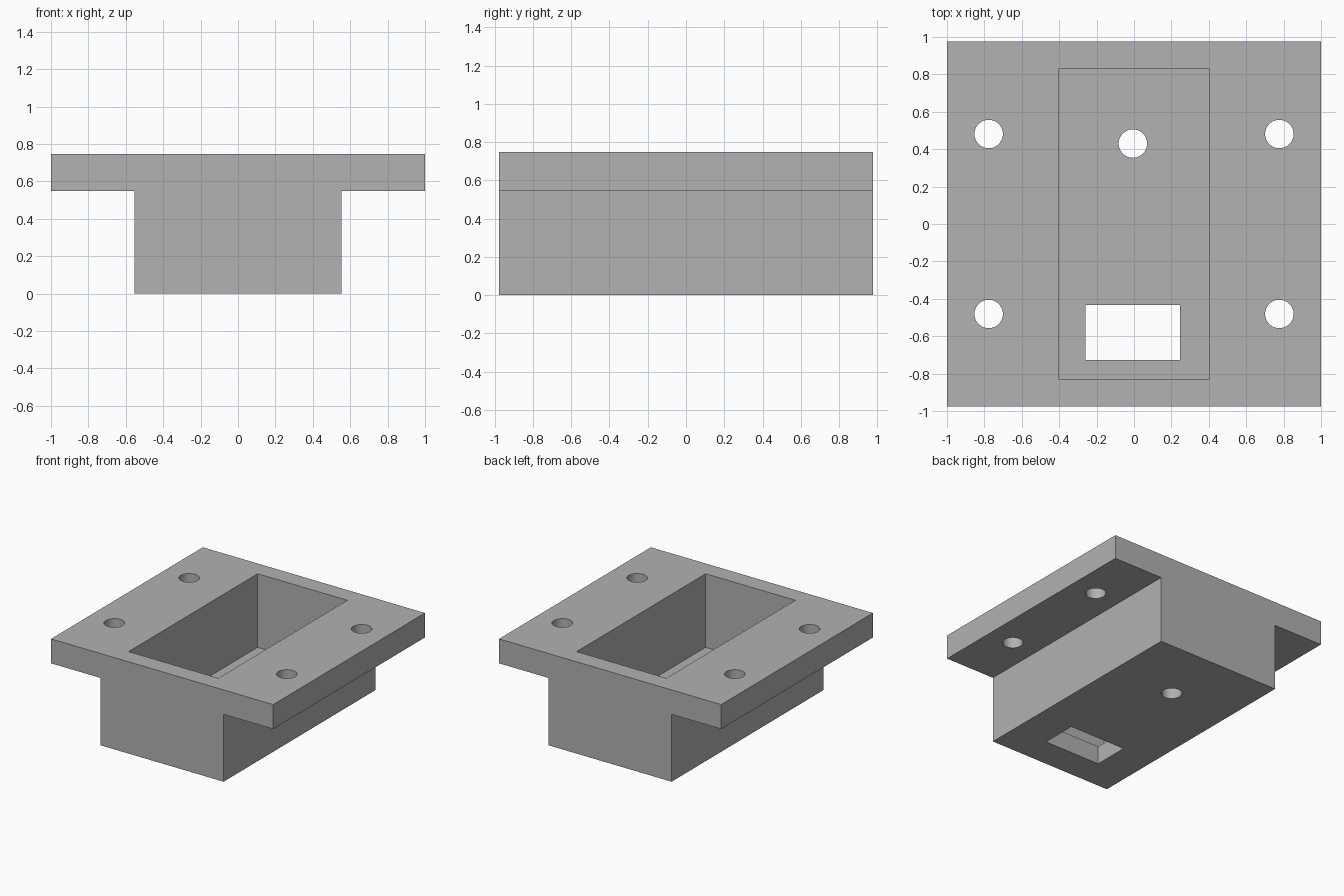
import bpy
import bmesh
import math
from mathutils import Matrix, Vector

if "Cube" in bpy.data.objects:
    bpy.data.objects.remove(bpy.data.objects["Cube"], do_unlink=True)

HEIGHT, FLANGE_Z, FLOOR_Z = 0.747, 0.548, 0.148
HALF_DEPTH, HALF_BLOCK = 0.976, 0.554
HOLE_RADIUS = 0.076

grey = bpy.data.materials.new("plain grey")
grey.use_nodes = True
grey.diffuse_color = (0.445, 0.445, 0.445, 1)
grey.node_tree.nodes["Principled BSDF"].inputs["Base Color"].default_value = grey.diffuse_color


def finish(name, bm):
    bmesh.ops.recalc_face_normals(bm, faces=bm.faces)
    mesh = bpy.data.meshes.new(name)
    bm.to_mesh(mesh)
    bm.free()
    mesh.materials.append(grey)
    obj = bpy.data.objects.new(name, mesh)
    bpy.context.collection.objects.link(obj)
    return obj


def box(name, low, high):
    low, high = Vector(low), Vector(high)
    bm = bmesh.new()
    bmesh.ops.create_cube(bm, size=1, matrix=Matrix.Translation((low + high) / 2)
                          @ Matrix.Diagonal((*(high - low), 1)))
    return finish(name, bm)


def drill(name, x, y, low, high):
    bm = bmesh.new()
    bmesh.ops.create_cone(bm, cap_ends=True, segments=48, radius1=HOLE_RADIUS,
                          radius2=HOLE_RADIUS, depth=high - low,
                          matrix=Matrix.Translation((x, y, (low + high) / 2)))
    return finish(name, bm)


# Flanged body: T-shaped profile swept from front to back
right_half = [(HALF_BLOCK, 0), (HALF_BLOCK, FLANGE_Z), (1, FLANGE_Z), (1, HEIGHT)]
profile = right_half + [(-x, z) for x, z in reversed(right_half)]
bm = bmesh.new()
face = bm.faces.new([bm.verts.new((x, -HALF_DEPTH, z)) for x, z in profile])
sweep = bmesh.ops.extrude_face_region(bm, geom=[face], use_keep_orig=True)
bmesh.ops.translate(bm, vec=(0, 2 * HALF_DEPTH, 0),
                    verts=[v for v in sweep["geom"] if isinstance(v, bmesh.types.BMVert)])
body = finish("flanged_housing", bm)

# Open pocket, floor slot, floor hole and four mounting holes
cutters = [
    box("pocket_cutter", (-0.404, -0.83, FLOOR_Z), (0.404, 0.83, 1)),
    box("slot_cutter", (-0.26, -0.726, -0.1), (0.246, -0.432, 0.3)),
    drill("floor_hole_cutter", -0.006, 0.43, -0.1, 0.3),
]
for x in (-0.777, 0.777):
    for y in (-0.481, 0.481):
        cutters.append(drill("mounting_hole_cutter", x, y, 0.4, 0.9))

bpy.context.view_layer.objects.active = body
for cutter in cutters:
    cutter.hide_render = True
    cut = body.modifiers.new(cutter.name, "BOOLEAN")
    cut.operation = "DIFFERENCE"
    cut.solver = "EXACT"
    cut.object = cutter
    bpy.ops.object.modifier_apply(modifier=cut.name)
    bpy.data.objects.remove(cutter, do_unlink=True)

# Smooth hole walls, crisp edges elsewhere
bpy.ops.object.select_all(action="DESELECT")
body.select_set(True)
bpy.ops.object.shade_smooth_by_angle(angle=math.radians(30))
